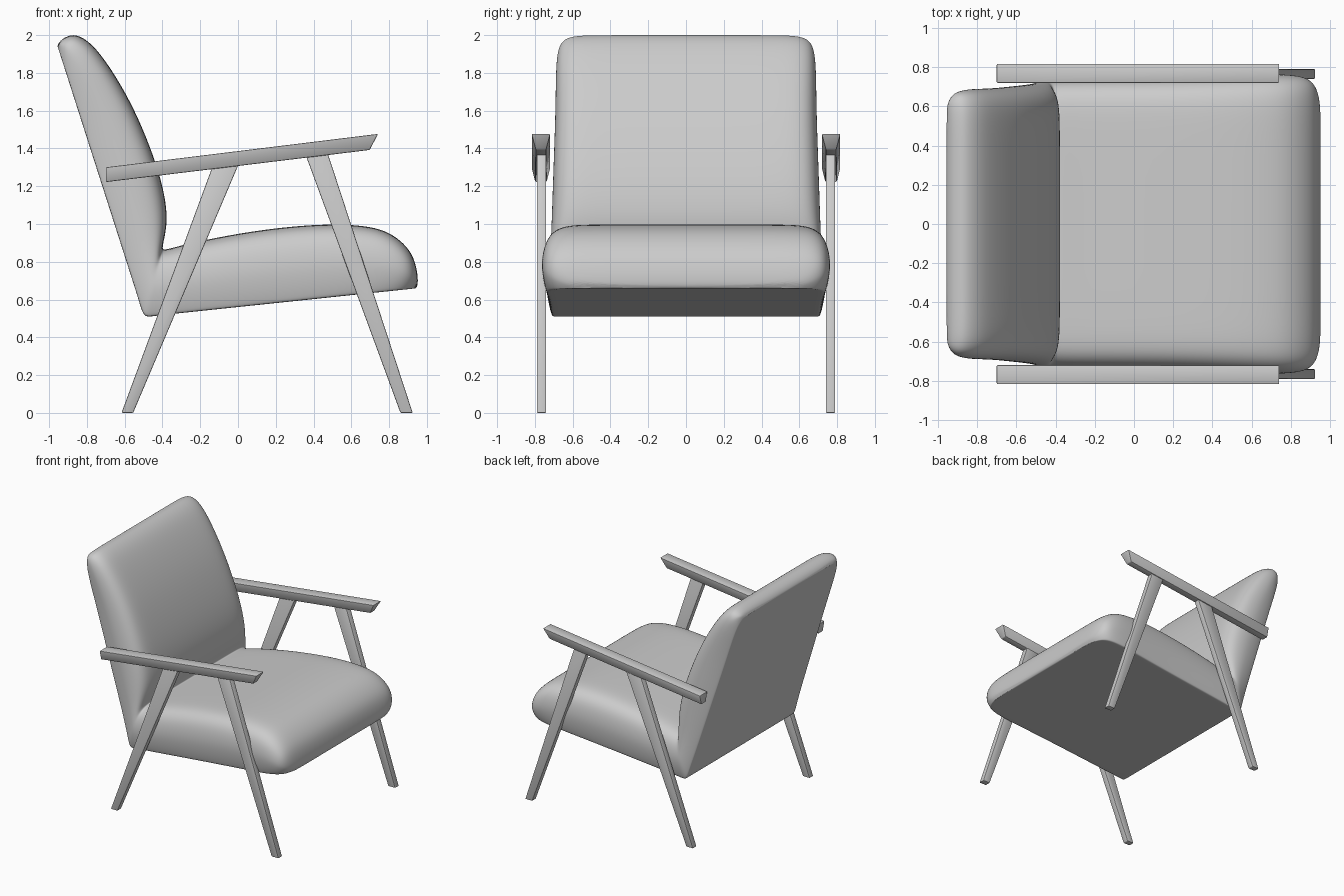
import bpy, bmesh

if "Cube" in bpy.data.objects:
    bpy.data.objects.remove(bpy.data.objects["Cube"])


def finish(name, bm):
    bmesh.ops.recalc_face_normals(bm, faces=bm.faces)
    me = bpy.data.meshes.new(name)
    bm.to_mesh(me)
    bm.free()
    ob = bpy.data.objects.new(name, me)
    bpy.context.collection.objects.link(ob)
    return ob


def smooth(ob, angle):
    bpy.ops.object.select_all(action='DESELECT')
    bpy.context.view_layer.objects.active = ob
    ob.select_set(True)
    bpy.ops.object.shade_smooth_by_angle(angle=angle)


# Upholstered shell: one loft that fans from the top of the back, round the seat corner, to the nose.
# Back stations: base z, front x, front z, half width
back = [(1.942, -.953, 1.952, .56), (1.935, -.935, 1.977, .62), (1.91, -.90, 1.996, .65),
        (1.87, -.86, 2.004, .672), (1.82, -.80, 1.975, .682), (1.75, -.735, 1.91, .688),
        (1.64, -.645, 1.78, .69), (1.48, -.55, 1.61, .693), (1.30, -.465, 1.41, .70),
        (1.12, -.405, 1.23, .706), (.92, -.376, 1.08, .712), (.74, -.378, .98, .718),
        (.60, -.396, .90, .728)]
# Seat stations: base x, top x, top z, half width
seat = [(-.44, -.365, .868, .735), (-.3, -.25, .90, .74), (0, 0, .95, .745), (.25, .25, .985, .75),
        (.5, .5, 1.002, .758), (.65, .68, .99, .763), (.74, .78, .965, .763), (.81, .86, .915, .757),
        (.87, .918, .85, .74), (.91, .943, .78, .70), (.93, .953, .715, .64), (.942, .951, .675, .56)]
stations = [(-.955 + .32 * (1.94 - z), z, tx, tz, w) for z, tx, tz, w in back]
stations.append((-.507, .53, -.40, .872, .733))
stations.append((-.485, .506, -.395, .863, .735))
stations += [(x, .51 + .105 * (x + .48), tx, tz, w) for x, tx, tz, w in seat]

# Half cross-section: fraction of width, fraction of thickness
half = [(.4, 0), (.94, 0), (.962, 0), (.972, .05), (.988, .18), (1, .36), (1, .52), (.985, .7),
        (.955, .84), (.9, .94), (.82, .985), (.7, 1), (.4, 1)]
section = half + [(-u, v) for u, v in reversed(half)]

bm = bmesh.new()
rings = [[bm.verts.new((bx + (tx - bx) * v, w * u, bz + (tz - bz) * v)) for u, v in section]
         for bx, bz, tx, tz, w in stations]
n = len(section)
for a, b in zip(rings, rings[1:]):
    for i in range(n):
        j = (i + 1) % n
        bm.faces.new((a[i], a[j], b[j], b[i]))
bm.faces.new(rings[0])
bm.faces.new(rings[-1])
shell = finish("upholstered_seat_and_back", bm)
sub = shell.modifiers.new("Subdivision", 'SUBSURF')
sub.levels = sub.render_levels = 2
for p in shell.data.polygons:
    p.use_smooth = True


# Wooden bars: side profile in xz with a half thickness per corner, mirrored to both sides
def bar(name, y, corners):
    bm = bmesh.new()
    inner = [bm.verts.new((x, y - t, z)) for x, z, t in corners]
    outer = [bm.verts.new((x, y + t, z)) for x, z, t in corners]
    bm.faces.new(inner)
    bm.faces.new(outer)
    k = len(corners)
    for i in range(k):
        j = (i + 1) % k
        bm.faces.new((inner[i], inner[j], outer[j], outer[i]))
    bmesh.ops.recalc_face_normals(bm, faces=bm.faces)
    bmesh.ops.bevel(bm, geom=bm.edges[:], offset=.006, segments=2, profile=.5, affect='EDGES')
    ob = finish(name, bm)
    smooth(ob, .6)
    mir = ob.modifiers.new("Mirror", 'MIRROR')
    mir.use_axis = (False, True, False)


# Armrests narrow towards the underside
bar("armrest", .768, [(-.70, 1.222, .03), (-.70, 1.30, .05), (.742, 1.477, .05), (.697, 1.392, .028)])
# Legs widen towards the armrest
bar("rear_leg", .765, [(-.617, 0, .025), (-.555, 0, .025), (.005, 1.32, .025), (-.137, 1.30, .025)])
bar("front_leg", .765, [(.86, 0, .025), (.925, 0, .025), (.475, 1.375, .025), (.36, 1.36, .025)])
